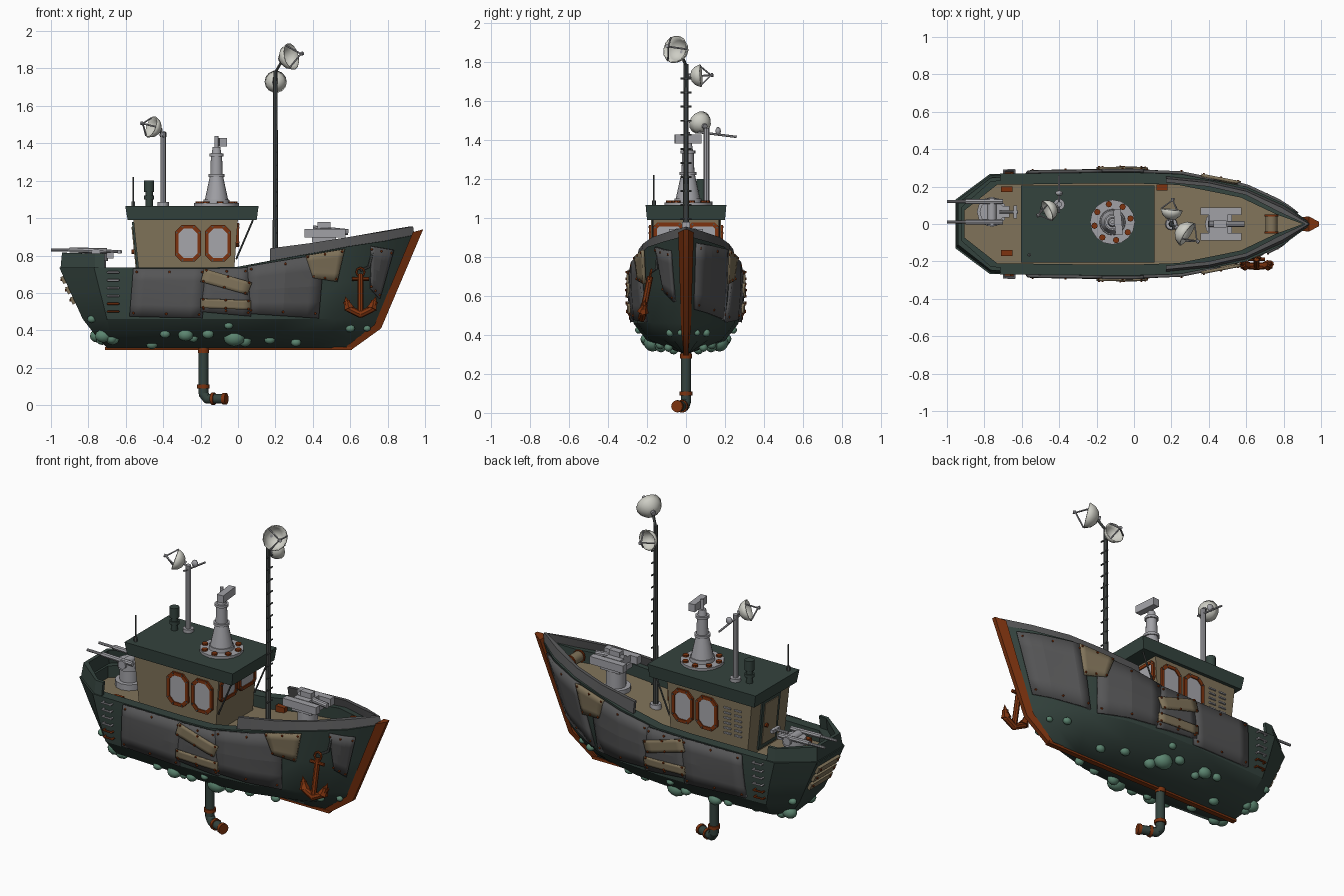
import bpy, bmesh, math, random
from mathutils import Vector, Matrix
from mathutils.bvhtree import BVHTree

if "Cube" in bpy.data.objects:
    bpy.data.objects.remove(bpy.data.objects["Cube"])
random.seed(4)


def material(name, *rgb):
    m = bpy.data.materials.new(name)
    m.use_nodes = True
    col = [(c / 255) ** 2.2 for c in rgb] + [1]
    m.diffuse_color = col
    m.node_tree.nodes["Principled BSDF"].inputs["Base Color"].default_value = col
    return m


GREEN = material("dark green paint", 55, 69, 64)
GREY = material("plate grey", 86, 86, 87)
TAN = material("tan wood", 127, 114, 90)
RUST = material("rust", 124, 54, 22)
METAL = material("light metal", 160, 160, 165)
WHITE = material("dish white", 205, 205, 196)
GLASS = material("window grey", 165, 165, 170)
MOSS = material("barnacle green", 92, 132, 112)
DARK = material("dark iron", 78, 82, 81)


# Shape helpers: each returns a function that adds geometry to a bmesh
def box(c, s, rot=Matrix()):
    m = Matrix.Translation(c) @ rot @ Matrix.Diagonal((*s, 1))
    return lambda bm: bmesh.ops.create_cube(bm, size=1, matrix=m)


def ball(c, s, sub=2):
    m = Matrix.Translation(c) @ Matrix.Diagonal((*s, 1))
    return lambda bm: bmesh.ops.create_icosphere(bm, subdivisions=sub, radius=1, matrix=m)


def cyl(a, b, r, r2=None, n=12):
    a, b = Vector(a), Vector(b)
    m = Matrix.Translation((a + b) / 2) @ (b - a).to_track_quat("Z", "Y").to_matrix().to_4x4()
    return lambda bm: bmesh.ops.create_cone(bm, cap_ends=True, segments=n, radius1=r,
                                            radius2=r if r2 is None else r2,
                                            depth=(b - a).length, matrix=m)


def tube(pts, r, n=8):
    out = [cyl(a, b, r, n=n) for a, b in zip(pts, pts[1:])]
    return out + [ball(p, (r, r, r)) for p in pts[1:-1]]


def loft(loops, closed=False, cap=False):
    def build(bm):
        vs = [[bm.verts.new(p) for p in lp] for lp in loops]
        n = len(vs[0])
        for p, q in zip(vs, vs[1:]):
            for j in range(n if closed else n - 1):
                k = (j + 1) % n
                bm.faces.new((p[j], p[k], q[k], q[j]))
        if cap:
            bm.faces.new(vs[0])
            bm.faces.new(vs[-1])
    return build


def part(name, mat, *shapes, solid=0, sharp=32):
    bm = bmesh.new()
    for s in shapes:
        s(bm)
    bmesh.ops.remove_doubles(bm, verts=bm.verts, dist=1e-4)
    bmesh.ops.recalc_face_normals(bm, faces=bm.faces)
    me = bpy.data.meshes.new(name)
    bm.to_mesh(me)
    bm.free()
    me.materials.append(mat)
    me.shade_smooth()
    me.set_sharp_from_angle(angle=math.radians(sharp))
    ob = bpy.data.objects.new(name, me)
    bpy.context.collection.objects.link(ob)
    if solid:
        mod = ob.modifiers.new("thickness", "SOLIDIFY")
        mod.thickness, mod.offset = solid, 0
    return ob


def flip(p):
    return (p[0], -p[1], p[2])


def both(loops):
    return loft(loops), loft([[flip(p) for p in lp] for lp in loops])


# Hull: half outlines from stern centre to bow tip at each level
rail = list(zip((-.955, -.955, -.77, -.2, 0, .25, .6, .8, .95),
                (0, .13, .268, .275, .275, .267, .2, .11, 0),
                (.735, .735, .735, .735, .74, .785, .85, .88, .91)))
chine = [(x, y, .46) for x, y in zip((-.83, -.83, -.7, -.2, 0, .25, .5, .65, .775),
                                     (0, .115, .245, .27, .27, .25, .175, .095, 0))]
bilge = [(x, y, .37) for x, y in zip((-.76, -.76, -.68, -.2, 0, .2, .45, .58, .69),
                                     (0, .08, .175, .2, .2, .18, .11, .06, 0))]
keel = [(x, y, .305) for x, y in zip((-.7, -.7, -.66, -.2, 0, .2, .4, .5, .6),
                                     (0,) + (.014,) * 7 + (0,))]
side = [((a[0] + b[0]) / 2, (a[1] + b[1]) * .512, (a[2] + b[2]) / 2) for a, b in zip(rail, chine)]
inner = [(x * .95, max(y - .058, 0), z) for x, y, z in rail]
deck_edge = [(x, y, z - .07) for x, y, z in inner]
spine = [(x, 0, z) for x, y, z in keel]
hull = part("hull", GREEN, *both([spine, keel, bilge, chine, side, rail, inner, deck_edge]))
part("deck", TAN, *both([deck_edge, [(x, 0, z) for x, y, z in deck_edge]]))
tree = BVHTree.FromPolygons([v.co for v in hull.data.vertices],
                            [p.vertices[:] for p in hull.data.polygons])


def on_hull(x, z, s, off=0):
    hit = tree.ray_cast(Vector((x, s, z)), Vector((0, -s, 0)))[0]
    if hit is None:
        hit = tree.find_nearest(Vector((x, s * .2, z)))[0]
    return hit + Vector((0, s * off, 0))


# Raised bulwarks at bow and stern
def bulwark(name, mat, stations):
    loops = []
    for x, y, z0, z1 in stations:
        dx = -.03 * x / abs(x) if y < .14 else 0
        yi = max(y - .02, 0)
        loops.append([(x, y, z0), (x + dx * .3, max(y - .015, 0), z1),
                      (x + dx, max(yi - .015, 0), z1), (x + dx, yi, z0)])
    part(name, mat, *[loft(l, True, True) for l in
                      (loops, [[flip(p) for p in lp] for lp in loops])])


bulwark("bow_bulwark", GREY, [(.17, .258, .755, .838), (.4, .235, .8, .868), (.6, .19, .84, .9),
                              (.8, .102, .87, .93), (.945, 0, .895, .955)])
bulwark("stern_bulwark", GREEN, [(-.95, 0, .72, .815), (-.95, .125, .72, .815),
                                 (-.765, .262, .72, .81), (-.715, .265, .72, .81)])

# Stem and keel strip
stem = [(.935, .925, .04), (.99, .94, .012), (.765, .41, .012), (.605, .295, .012),
        (.58, .315, .012), (.73, .43, .025)]
part("stem", RUST, loft([[(x, s * w, z) for x, z, w in stem] for s in (-1, 1)], True, True))
part("keel_strip", RUST, box((-.05, 0, .302), (1.32, .03, .016)))


# Riveted plates that follow the hull
def plate(name, mat, corners, s, off=.008, thick=.016):
    a, b, c, d = [Vector(p) for p in corners]
    def at(u, v):
        return a.lerp(b, u).lerp(d.lerp(c, u), v)
    grid = [[on_hull(*at(i / 6, j / 4), s, off) for i in range(7)] for j in range(5)]
    part(name, mat, loft(grid), solid=thick, sharp=4)
    bolts = []
    for u, v in ((.05, .07), (.5, .07), (.95, .07), (.05, .93), (.5, .93), (.95, .93)):
        p = on_hull(*at(u, v), s, off + thick / 2)
        bolts.append(cyl(p, p + Vector((0, s * .006, 0)), .007, .005, 6))
    part(name + "_bolts", RUST, *bolts)


for s, tag in ((-1, "right"), (1, "left")):
    plate("aft_plate_" + tag, GREY, ((-.58, .475), (-.19, .465), (-.17, .73), (-.56, .73)), s)
    plate("mid_plate_" + tag, GREY, ((-.2, .5), (.07, .475), (.05, .735), (-.17, .73)), s, .011)
    plate("fore_plate_" + tag, GREY, ((.05, .49), (.43, .465), (.46, .81), (.05, .742)), s)
    plate("tan_patch_" + tag, TAN, ((.4, .68), (.53, .66), (.57, .835), (.36, .8)), s, .016)
    plate("upper_plank_" + tag, TAN, ((-.2, .66), (.05, .59), (.075, .655), (-.18, .73)), s, .022, .012)
    plate("lower_plank_" + tag, TAN, ((-.2, .52), (.07, .51), (.07, .56), (-.2, .57)), s, .022, .012)
    # Ladder staples near the stern
    for k in range(6):
        z = .5 + k * .042
        p, q = on_hull(-.695, z, s), on_hull(-.64, z, s)
        o = Vector((0, s * .018, 0))
        part(f"hull_rung_{tag}_{k}", RUST if k < 2 else METAL, *tube([p, p + o, q + o, q], .006, 6))
plate("bow_plate_right", GREY, ((.71, .62), (.755, .57), (.83, .83), (.71, .85)), -1)
plate("bow_plate_left", GREY, ((.47, .475), (.755, .53), (.875, .87), (.555, .835)), 1)

# Transom planks
tilt = Matrix.Rotation(math.radians(-24), 4, "Y")
for k in range(3):
    z = .56 + k * .055
    x = -.837 - (z - .46) * .45
    part(f"transom_plank_{k}", TAN, box((x, 0, z), (.022, .2, .04), tilt))
    part(f"transom_bolts_{k}", RUST, *[cyl((x, y, z), (x - .018, y, z), .007, n=6) for y in (-.08, .08)])

# Barnacles on the bottom
spots = [(-.02, .36, .058), (-.28, .375, .042), (-.72, .37, .045), (-.46, .325, .032), (-.67, .35, .035),
         (-.39, .38, .028), (-.16, .38, .032), (.17, .35, .03), (.31, .335, .028), (.6, .41, .026),
         (-.05, .425, .024), (-.82, .44, .025), (.69, .41, .02)]
growth = []
for s in (-1, 1):
    for x, z, r in spots:
        x += 0 if s < 0 else random.uniform(-.06, .02)
        growth.append(ball(on_hull(x, z, s), (r, r * .8, r * .8)))
        if r > .04:
            growth.append(ball(on_hull(x + r, z - .015, s), (r * .6, r * .55, r * .6)))
part("barnacles", MOSS, *growth)

# Cabin and roof
def slab(x0, x1, w, z):
    return [(x0, -w, z), (x1, -w, z), (x1, w, z), (x0, w, z)]


part("cabin", TAN, loft([slab(-.525, -.025, .175, .66), slab(-.56, 0, .18, 1)], True, True))
part("roof", GREEN, loft([slab(-.59, .1, .2, .99), slab(-.603, .11, .207, 1.065)], True, True))
part("roof_braces", DARK, *[cyl((-.01, y, .78), (.08, y, .99), .005, n=6) for y in (-.17, .17)])


def window(name, c, u, n, w, h, ch):
    c, u, n, v = Vector(c), Vector(u), Vector(n), Vector((0, 0, 1))
    def ring(g, d):
        a, b, k = w - g, h - g, ch - g * .4
        pts = [(a, b - k), (a - k, b), (k - a, b), (-a, b - k), (-a, k - b), (k - a, -b), (a - k, -b), (a, k - b)]
        return [c + u * i + v * j + n * d for i, j in pts]
    part(name + "_frame", RUST, loft([ring(0, -.012), ring(0, .012), ring(.019, .012),
                                      ring(.019, -.012), ring(0, -.012)], True))
    part(name + "_pane", GLASS, loft([ring(.015, -.01), ring(.015, .006)], True, True))
    part(name + "_bolts", DARK, *[cyl(p, p + n * .004, .005, n=6) for p in ring(.009, .011)])


for s in (-1, 1):
    for x in (-.267, -.107):
        window("side_window", (x, s * .178, .865), (1, 0, 0), (0, s, 0), .07, .098, .035)
    window("front_window", (-.007, s * .088, .91), (0, 1, 0), (1, 0, 0), .08, .065, .02)

# Rear door and wall louvres
lean = Matrix.Rotation(-.1, 4, "Y")
part("door_frame", GREEN, box((-.543, 0, .83), (.018, .17, .3), lean))
part("door_panel", TAN, box((-.549, 0, .83), (.016, .125, .25), lean))
part("door_handle", RUST, cyl((-.55, .045, .82), (-.57, .045, .82), .012, n=8))
part("louvres", METAL, *[box((x, .181, .78 + k * .03), (.045, .012, .008))
                         for x in (-.47, -.4) for k in range(6)])

# Radar tower
rx, ry = -.115, .01
rings = [(1.06, 1.08, .12, .12), (1.08, 1.1, .07, .068), (1.1, 1.22, .062, .036), (1.22, 1.235, .044, .044),
         (1.235, 1.33, .033, .03), (1.33, 1.345, .038, .038), (1.345, 1.38, .026, .02), (1.38, 1.44, .01, .01)]
part("radar_tower", METAL, *[cyl((rx, ry, a), (rx, ry, b), r, q, 16) for a, b, r, q in rings])
part("radar_bolts", RUST, *[cyl((rx + .098 * math.cos(a), ry + .098 * math.sin(a), 1.075),
                                (rx + .098 * math.cos(a), ry + .098 * math.sin(a), 1.09), .017, n=8)
                            for a in [k * math.pi / 4 + .2 for k in range(8)]])
part("radar_bar", METAL, box((rx + .03, ry, 1.405), (.04, .135, .045), Matrix.Rotation(.1, 4, "Z")))

# Vent and whip aerial
part("vent", GREEN, cyl((-.475, .08, 1.06), (-.475, .08, 1.14), .02), cyl((-.475, .08, 1.1), (-.475, .08, 1.12), .027),
     cyl((-.475, .08, 1.14), (-.475, .08, 1.2), .027))
part("whip_aerial", DARK, cyl((-.56, -.165, 1.06), (-.56, -.165, 1.22), .004, n=6),
     cyl((-.56, -.165, 1.06), (-.56, -.165, 1.09), .01, n=6))


# Dish aerials
def dish(name, c, aim, r):
    m = Matrix.Translation(c) @ Vector(aim).to_track_quat("Z", "Y").to_matrix().to_4x4()
    def ring(q, h, n=14):
        return [m @ Vector((q * r * math.cos(k * math.tau / n), q * r * math.sin(k * math.tau / n), h * r))
                for k in range(n)]
    part(name, WHITE, loft([ring(q, h) for q, h in ((0, -.62), (.45, -.52), (.8, -.2), (1, .3))], True), solid=.006)
    tip = m @ Vector((0, 0, 1.2 * r))
    part(name + "_feed", METAL, *[cyl(p, tip, .0045, n=6) for p in ring(1, .3, 3)],
         cyl(tip, m @ Vector((0, 0, 1.4 * r)), .01, n=8),
         cyl(m @ Vector((0, 0, -.8 * r)), m @ Vector((0, 0, -.55 * r)), .014, n=8))


dish("top_dish", (.268, -.045, 1.86), (.75, -.5, .2), .07)
dish("lower_dish", (.2, .06, 1.728), (.1, 1, .05), .057)
dish("aft_dish", (-.45, .078, 1.483), (-.8, -.4, .3), .058)
part("main_mast", DARK, cyl((.2, 0, .7), (.2, 0, 1.79), .016, .012, 10),
     cyl((.2, 0, 1.78), (.235, -.025, 1.84), .008, n=6),
     *[cyl((.208, -.028, z), (.208, .028, z), .005, n=6) for z in [.85 + .072 * k for k in range(13)]])
part("mast_foot", METAL, cyl((.2, 0, .69), (.2, 0, .73), .035, .03))
part("aft_mast", METAL, cyl((-.4, .105, 1.06), (-.4, .105, 1.46), .015, n=8),
     cyl((-.4, .105, 1.06), (-.4, .105, 1.085), .03), cyl((-.4, .06, 1.44), (-.4, .26, 1.415), .006, n=6),
     ball((-.4, .165, 1.445), (.02, .014, .022)))

# Twin gun at the stern
gx, gy = -.76, .065
part("stern_gun_mount", METAL, cyl((gx, gy, .66), (gx, gy, .7), .08), cyl((gx, gy, .7), (gx, gy, .78), .055),
     cyl((gx, gy, .77), (gx, gy, .815), .065), cyl((gx, gy - .075, .81), (gx, gy + .075, .81), .025),
     box((gx + .07, gy, .8), (.05, .06, .03)))
part("stern_gun_barrels", METAL, *[cyl((-1, gy + d, .83), (-.7, gy + d, .825), .008, n=8) for d in (-.055, .055)],
     *[cyl((-.9, gy + d, .83), (-.7, gy + d, .825), .014, n=8) for d in (-.055, .055)],
     cyl((-.72, gy, .825), (-.62, gy, .82), .008, n=8), box((-.635, gy, .82), (.02, .07, .02)))

# Bow turret
part("bow_turret_mount", METAL, cyl((.46, 0, .73), (.46, 0, .77), .08, n=16), cyl((.46, 0, .77), (.46, 0, .88), .055, n=16),
     box((.46, 0, .885), (.13, .12, .03)))
part("bow_turret", METAL, *[box((.465, y, .92), (.22, .04, .045)) for y in (-.068, .068)],
     box((.45, 0, .925), (.1, .1, .04)), cyl((.4, 0, .945), (.59, 0, .925), .016, n=10),
     box((.46, 0, .963), (.07, .04, .03)))

# Deck fittings
part("winch_drum", TAN, cyl((.735, -.05, .85), (.735, .05, .85), .032))
part("winch_ends", RUST, *[cyl((.735, y - .005, .85), (.735, y + .005, .85), .038) for y in (-.045, .045)])
part("deck_boxes", RUST, *[box((x, y, .685 + dz), (.06, .03, .035)) for x, y, dz in
                           ((-.68, .185, 0), (-.68, -.155, 0), (.15, .195, .03))])


# Anchor
def hang(x, z):
    return Vector((.655 + x, -.18 - (.72 - z) * .2, z))


part("anchor", RUST, cyl(hang(0, .7), hang(0, .48), .016, n=8), cyl(hang(-.045, .675), hang(.045, .675), .01, n=8),
     *tube([hang(-.075, .555), hang(-.062, .515), hang(0, .485), hang(.062, .515), hang(.075, .555)], .019),
     *[cyl(hang(x * .8, .515), hang(x * 1.12, .585), .03, 0, 6) for x in (-.075, .075)],
     *tube([hang(.022 * math.cos(k * .785), .712 + .022 * math.sin(k * .785)) for k in range(9)], .006, 6))
part("anchor_chain", DARK, *tube([on_hull(.72, .82, -1, .01), on_hull(.7, .74, -1, .02), hang(0, .72)], .007, 6))

# Pipe under the keel
part("pipe", GREEN, *tube([(-.185, 0, .31), (-.185, 0, .06), (-.165, -.008, .034), (-.065, -.045, .034)], .026, 12))
part("pipe_collars", RUST, cyl((-.185, 0, .28), (-.185, 0, .305), .03), cyl((-.185, 0, .09), (-.185, 0, .11), .033),
     cyl((-.14, -.018, .034), (-.125, -.024, .034), .033), cyl((-.08, -.04, .034), (-.062, -.047, .034), .031))
